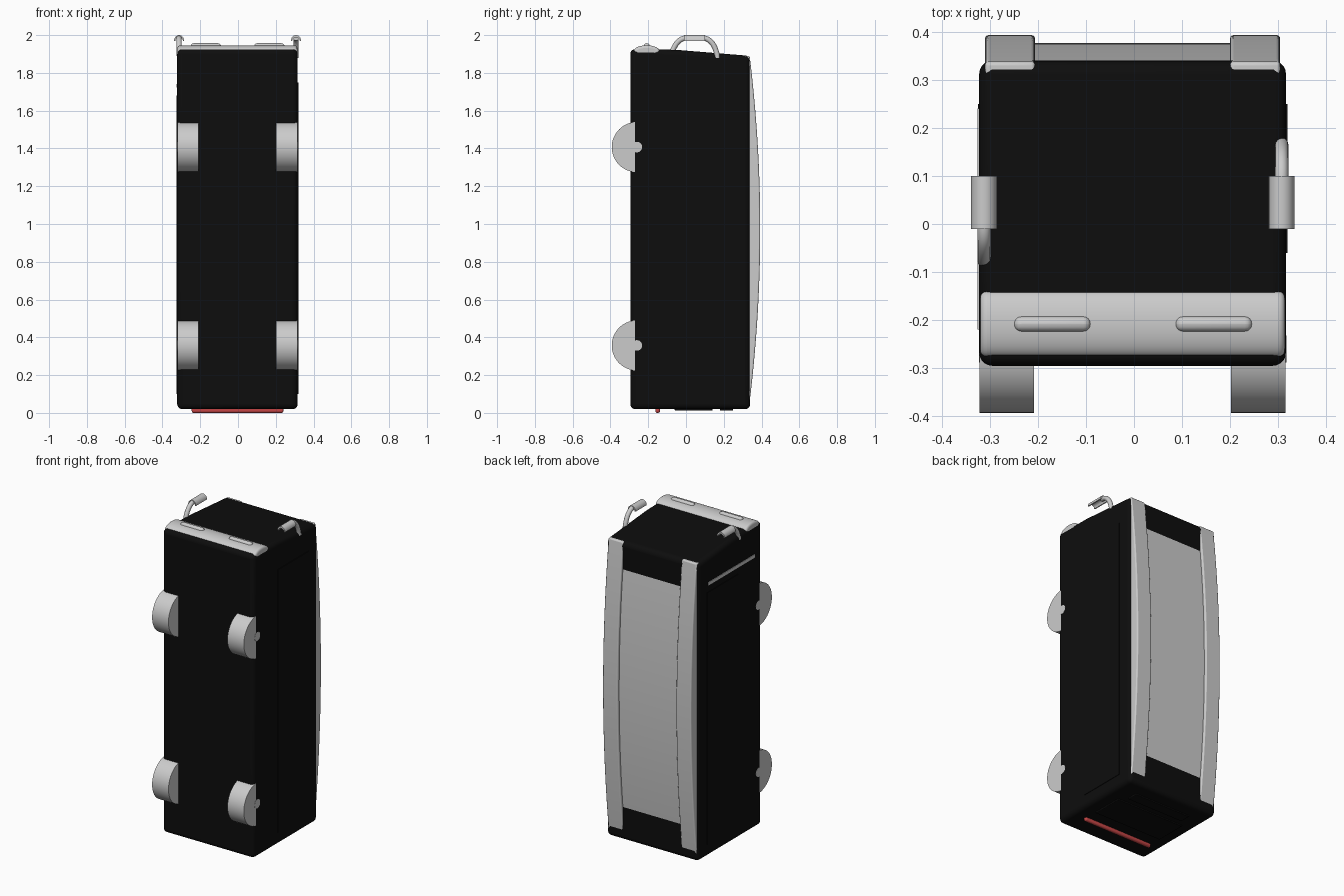
import bpy, bmesh, math
from math import sin, cos, pi

if "Cube" in bpy.data.objects:
    bpy.data.objects.remove(bpy.data.objects["Cube"])

CX = -0.003  # body centre line


def material(name, rgb):
    m = bpy.data.materials.new(name)
    m.diffuse_color = (*rgb, 1)
    m.use_nodes = True
    m.node_tree.nodes["Principled BSDF"].inputs["Base Color"].default_value = m.diffuse_color
    return m


BLACK = material("black", (0.004, 0.004, 0.004))
RED = material("red", (0.55, 0.06, 0.06))


def smooth(ob):
    bpy.ops.object.select_all(action='DESELECT')
    ob.select_set(True)
    bpy.context.view_layer.objects.active = ob
    bpy.ops.object.shade_smooth_by_angle(angle=math.radians(35))


def prism(name, pts, x0, x1, bevel=0, segs=4, mat=None):
    """Extrude a closed (y, z) profile from x0 to x1, with rounded edges."""
    bm = bmesh.new()
    f = bm.faces.new([bm.verts.new((x0, y, z)) for y, z in pts])
    ext = bmesh.ops.extrude_face_region(bm, geom=[f])
    for v in ext["geom"]:
        if isinstance(v, bmesh.types.BMVert):
            v.co.x = x1
    bmesh.ops.recalc_face_normals(bm, faces=bm.faces)
    me = bpy.data.meshes.new(name)
    bm.to_mesh(me)
    bm.free()
    ob = bpy.data.objects.new(name, me)
    bpy.context.collection.objects.link(ob)
    if mat:
        me.materials.append(mat)
    smooth(ob)
    if bevel:
        b = ob.modifiers.new("round", 'BEVEL')
        b.width, b.segments, b.limit_method = bevel, segs, 'ANGLE'
        b.angle_limit = math.radians(50)
    return ob


def box(name, x0, x1, y0, y1, z0, z1, bevel=0, mat=None):
    return prism(name, [(y0, z0), (y1, z0), (y1, z1), (y0, z1)], x0, x1, bevel, 4, mat)


def ellipse(y, z, ry, rz, n=48):
    return [(y + ry * cos(2 * pi * i / n), z + rz * sin(2 * pi * i / n)) for i in range(n)]


def roof_arc(z0, z1, peak, rise, base):
    """Shallow bowed profile on a flat base."""
    zc, h, n = (z0 + z1) / 2, (z1 - z0) / 2, 28
    pts = [(base, z1), (base, z0)]
    for i in range(n + 1):
        t = -1 + 2 * i / n
        pts.append((peak - rise * t * t, zc + h * t))
    return pts


# body, standing on its tail with the nose up
prism("body", [(-0.295, 0.02), (0.34, 0.02), (0.34, 1.89), (-0.05, 1.922), (-0.295, 1.926)],
      CX - 0.319, CX + 0.319, 0.027, 5, BLACK)

# roof: two bowed rails and a lower middle panel
prism("roof_rail_left", roof_arc(0.06, 1.89, 0.393, 0.056, 0.30), -0.31, -0.206, 0.007, 3)
prism("roof_rail_right", roof_arc(0.06, 1.89, 0.393, 0.056, 0.30), 0.2, 0.304, 0.007, 3)
prism("roof_panel", roof_arc(0.18, 1.77, 0.377, 0.042, 0.30), -0.215, 0.21)

# wheels with hubs
for zn, z in (("rear", 0.357), ("front", 1.407)):
    for side, s in (("left", -1), ("right", 1)):
        xo, xi = CX + s * 0.3185, CX + s * 0.205
        prism(f"{zn}_wheel_{side}", ellipse(-0.26, z, 0.133, 0.133, 64), min(xi, xo), max(xi, xo))
        xh = xo + s * 0.0015
        prism(f"{zn}_hub_{side}", ellipse(-0.26, z, 0.028, 0.028, 32), min(xi, xh), max(xi, xh))

# bumper with two lamps
prism("bumper", ellipse(-0.208, 1.916, 0.068, 0.03, 40), CX - 0.317, CX + 0.317, 0.018, 4)
for side, x0 in (("left", -0.25), ("right", 0.086)):
    box(f"lamp_{side}", x0, x0 + 0.16, -0.224, -0.192, 1.925, 1.957, 0.0155)


# mirrors: bent tube arm and arched head
def mirror(side, x, y_root, y_head, z_root):
    cu = bpy.data.curves.new("mirror_arm_" + side, 'CURVE')
    cu.dimensions = '3D'
    cu.bevel_depth, cu.bevel_resolution, cu.use_fill_caps = 0.014, 4, True
    sp = cu.splines.new('BEZIER')
    sp.bezier_points.add(2)
    d = y_head - y_root
    path = [(y_root, z_root, 0, 0.02), (y_root + d * 0.3, 1.955, d * 0.16, 0.018),
            (y_head, 1.985, d * 0.35, 0)]
    for p, (y, z, hy, hz) in zip(sp.bezier_points, path):
        p.co = (x, y, z)
        p.handle_left = (x, y - hy, z - hz)
        p.handle_right = (x, y + hy, z + hz)
    arm = bpy.data.objects.new("mirror_arm_" + side, cu)
    bpy.context.collection.objects.link(arm)
    # head: half-round shell swept along y
    n = 12
    ring = [(0.027 * cos(pi * i / n), 0.03 * sin(pi * i / n)) for i in range(n + 1)]
    ring += [(0.02 * cos(pi * i / n), 0.018 * sin(pi * i / n)) for i in range(n, -1, -1)]
    head = prism("mirror_head_" + side, ring, -0.055, 0.055)
    for v in head.data.vertices:
        a, b, c = v.co
        v.co = (x + b, 0.045 + a, 1.97 + c)
    head.data.update()


mirror("left", -0.312, -0.076, 0.01, 1.89)
mirror("right", 0.307, 0.166, 0.08, 1.88)

# side windows and the door strip
box("side_window_left", -0.3245, -0.30, -0.06, 0.25, 0.1, 1.68, 0, BLACK)
box("side_window_right", 0.30, 0.3195, -0.06, 0.25, 0.1, 1.75, 0, BLACK)
box("door_strip", -0.3255, -0.30, -0.22, 0.24, 1.722, 1.742)

# tail: window, upper panel and red light bar
box("rear_window", -0.24, 0.235, -0.06, 0.14, 0.012, 0.04, 0.004, BLACK)
box("rear_upper_panel", -0.2, 0.195, 0.18, 0.25, 0.012, 0.04, 0.004, BLACK)
box("tail_light_bar", -0.245, 0.24, -0.162, -0.138, 0.0, 0.03, 0.01, RED)
